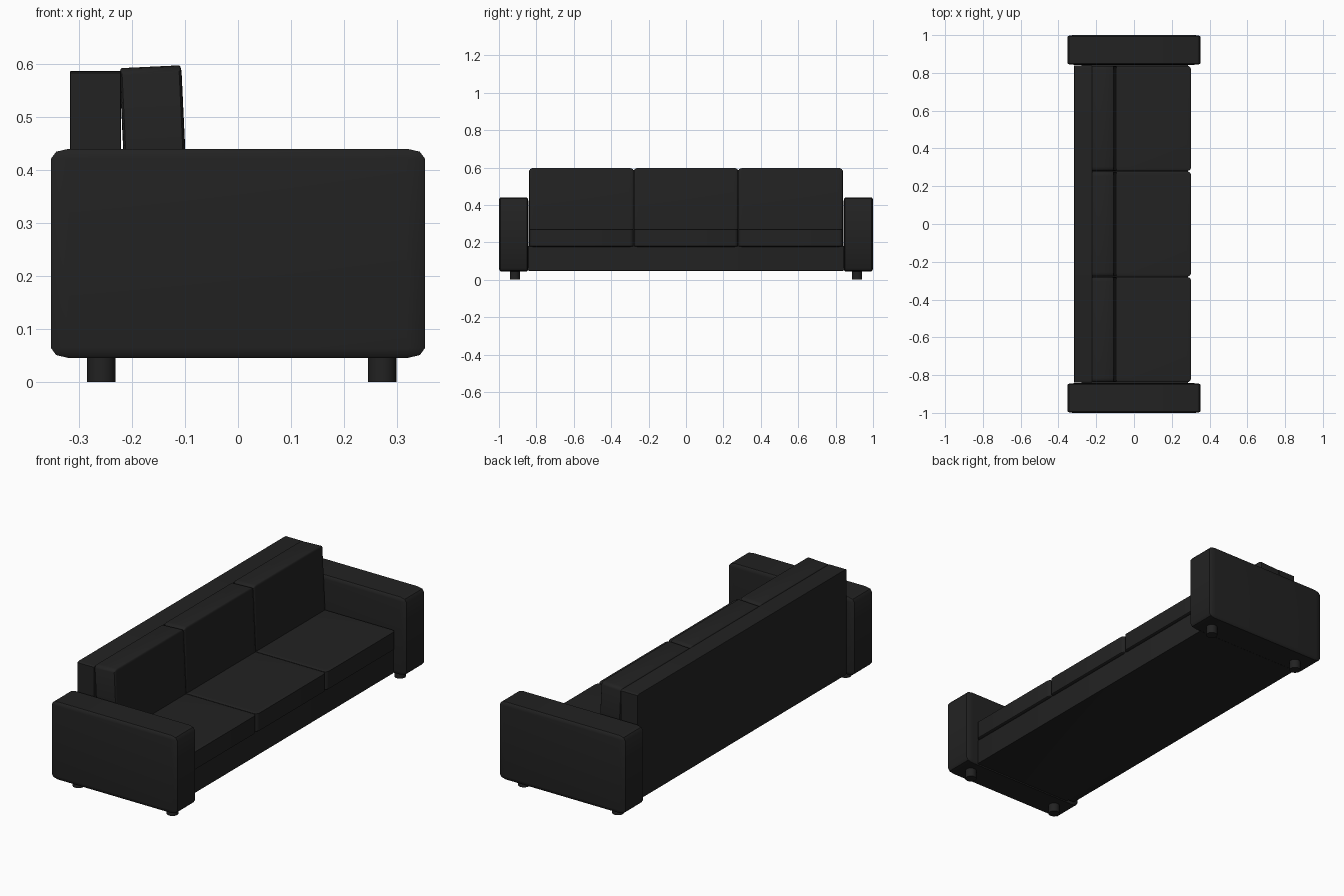
import bpy, bmesh, math
from mathutils import Matrix

if "Cube" in bpy.data.objects:
    bpy.data.objects.remove(bpy.data.objects["Cube"])

fabric = bpy.data.materials.new("charcoal leather")
fabric.diffuse_color = (0.016, 0.016, 0.016, 1)
fabric.use_nodes = True
fabric.node_tree.nodes["Principled BSDF"].inputs["Base Color"].default_value = fabric.diffuse_color


def finish(bm, name, angle=40):
    mesh = bpy.data.meshes.new(name)
    bm.to_mesh(mesh)
    bm.free()
    ob = bpy.data.objects.new(name, mesh)
    bpy.context.collection.objects.link(ob)
    mesh.materials.append(fabric)
    bpy.ops.object.select_all(action='DESELECT')
    ob.select_set(True)
    bpy.context.view_layer.objects.active = ob
    bpy.ops.object.shade_smooth_by_angle(angle=math.radians(angle))
    return ob


def soft_box(name, x, y, z, bevel=0.04, segments=3, tilt=0):
    """Bevelled unit cube stretched to the given (min, max) ranges."""
    bm = bmesh.new()
    bmesh.ops.create_cube(bm, size=1)
    bmesh.ops.bevel(bm, geom=bm.edges[:], offset=bevel, segments=segments,
                    profile=0.5, affect='EDGES')
    size = [r[1] - r[0] for r in (x, y, z)]
    mid = [(r[1] + r[0]) / 2 for r in (x, y, z)]
    bm.transform(Matrix.Translation(mid) @ Matrix.Rotation(tilt, 4, 'Y')
                 @ Matrix.Diagonal((*size, 1)))
    return finish(bm, name)


# frame: base and back panel
soft_box("base", (-0.28, 0.287), (-0.845, 0.845), (0.048, 0.18), 0.004, 1)
soft_box("back_panel", (-0.317, -0.221), (-0.84, 0.84), (0.05, 0.587), 0.008, 2)

# arms and round legs
for side, tag in ((-1, "left"), (1, "right")):
    ys = sorted((side * 0.843, side * 1.0))
    soft_box(tag + "_arm", (-0.353, 0.353), ys, (0.045, 0.44), 0.048, 2)
    for x, end in ((-0.258, "back"), (0.272, "front")):
        bm = bmesh.new()
        bmesh.ops.create_cone(bm, cap_ends=True, segments=24, radius1=0.027,
                              radius2=0.027, depth=0.06)
        bm.transform(Matrix.Translation((x, side * 0.915, 0.03)))
        finish(bm, f"{tag}_{end}_leg")

# three seat cushions and three leaning back cushions
for i in (-1, 0, 1):
    ys = (i * 0.559 - 0.278, i * 0.559 + 0.278)
    soft_box(f"seat_cushion_{i + 2}", (-0.23, 0.302), ys, (0.176, 0.272), 0.035)
    soft_box(f"back_cushion_{i + 2}", (-0.216, -0.099), ys, (0.255, 0.595), 0.04,
             tilt=math.radians(-2.7))
